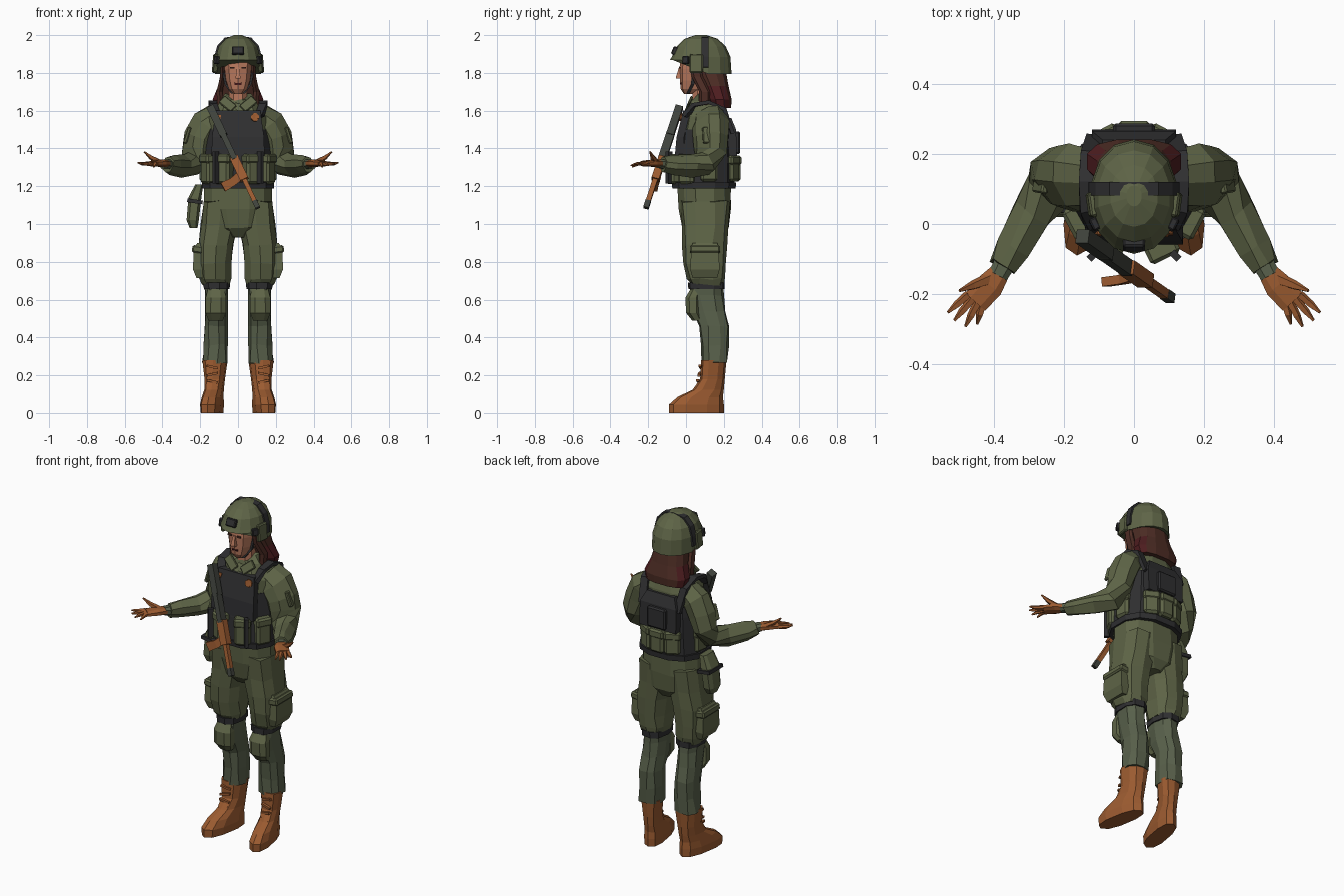
import bpy, bmesh, math, random
from mathutils import Vector, Matrix, Euler

random.seed(4)


def mat(name, r, g, b):
    m = bpy.data.materials.new(name)
    m.diffuse_color = (r, g, b, 1)
    return m


OLIVE = mat("olive cloth", .112, .128, .062)
SAGE = mat("sage trouser cloth", .098, .118, .07)
BLACK = mat("dark webbing", .028, .028, .030)
BROWN = mat("brown leather", .33, .105, .03)
SKIN = mat("skin", .48, .19, .11)
HAIR = mat("dark brown hair", .075, .026, .018)
MAROON = mat("maroon hair", .075, .012, .014)
METAL = mat("gun metal", .05, .055, .045)


def finish(name, bm, m, mirror=False):
    bmesh.ops.recalc_face_normals(bm, faces=bm.faces)
    me = bpy.data.meshes.new(name)
    bm.to_mesh(me)
    bm.free()
    me.materials.append(m)
    ob = bpy.data.objects.new(name, me)
    bpy.context.collection.objects.link(ob)
    if mirror:
        md = ob.modifiers.new("Mirror", 'MIRROR')
        md.use_mirror_merge = False
    return ob


def sweep(name, rows, m, n=10, ref=None, p=.8, jit=0, mirror=False, edit=None):
    """Loft rings (x, y, z, ru, rv): level rings, or square to the path if ref is given."""
    bm = bmesh.new()
    pts = [Vector(r[:3]) for r in rows]
    k = math.sqrt(2) if n == 4 else 1
    if n == 4:
        p = 1
    rings = []
    for i, r in enumerate(rows):
        u, v = Vector((1, 0, 0)), Vector((0, 1, 0))
        if ref:
            t = (pts[min(i + 1, len(pts) - 1)] - pts[max(i - 1, 0)]).normalized()
            v = Vector(ref)
            v = (v - t * v.dot(t)).normalized()
            u = t.cross(v)
        ring = []
        for j in range(n):
            a = 2 * math.pi * (j + .5) / n
            c, s = (math.copysign(abs(f) ** p, f) for f in (math.cos(a), math.sin(a)))
            co = pts[i] + u * r[3] * c * k + v * r[4] * s * k
            co += Vector([random.uniform(-jit, jit) for _ in range(3)])
            ring.append(bm.verts.new(edit(co, i) if edit else co))
        rings.append(ring)
    for a, b in zip(rings, rings[1:]):
        for j in range(n):
            bm.faces.new((a[j], a[(j + 1) % n], b[(j + 1) % n], b[j]))
    bm.faces.new(rings[0])
    bm.faces.new(rings[-1])
    return finish(name, bm, m, mirror)


def box(name, loc, size, m, rot=(0, 0, 0), bevel=0, mirror=False):
    bm = bmesh.new()
    bmesh.ops.create_cube(bm, size=1, matrix=Matrix.Diagonal((*size, 1)))
    if bevel:
        bmesh.ops.bevel(bm, geom=bm.edges[:], offset=bevel, segments=1, affect='EDGES')
    e = Euler([math.radians(a) for a in rot])
    bm.transform(Matrix.Translation(loc) @ e.to_matrix().to_4x4())
    return finish(name, bm, m, mirror)


# Boots, toes turned outward
def splay(co, i):
    return Vector((co.x + (.14 - co.y) * .17, co.y, co.z))


sweep("boot", [(.123, .055, 0, .052, .145), (.123, .055, .045, .056, .145),
               (.123, .075, .085, .052, .12), (.123, .118, .125, .048, .082),
               (.123, .14, .18, .052, .065), (.123, .147, .28, .065, .067)],
      BROWN, 10, mirror=True, edit=splay)
for i in range(4):
    box("boot_lace", (.136, .06 + i * .006, .13 + i * .038), (.06, .016, .012), BROWN,
        (0, 12 * (-1) ** i, -8), mirror=True)

# Legs, knee pads and baggy trousers
sweep("lower_leg", [(.123, .15, .265, .067, .07), (.118, .152, .36, .064, .072),
                    (.117, .148, .46, .062, .08), (.115, .125, .54, .062, .088),
                    (.112, .108, .62, .062, .09), (.113, .11, .70, .066, .088)],
      SAGE, 9, jit=.005, mirror=True)
sweep("knee_pad", [(.118, .06, .49, .04, .03), (.118, .038, .53, .058, .04),
                   (.117, .036, .61, .058, .042), (.116, .055, .66, .045, .03)],
      OLIVE, 8, mirror=True)
sweep("knee_strap", [(.114, .108, .655, .07, .097), (.115, .108, .69, .072, .098)],
      BLACK, 9, mirror=True)
sweep("trouser_leg", [(.118, .11, .68, .074, .086), (.122, .108, .71, .085, .1),
                      (.126, .1, .79, .09, .112), (.12, .1, .89, .096, .118),
                      (.103, .1, .99, .099, .126), (.092, .1, 1.12, .096, .134)],
      OLIVE, 10, jit=.006, mirror=True)
sweep("trouser_hips", [(0, .11, .93, .05, .09), (0, .105, .98, .15, .125),
                       (0, .1, 1.08, .185, .14), (0, .095, 1.21, .183, .145)],
      OLIVE, 12, jit=.003)
sweep("cargo_pocket", [(.2, .1, .715, .02, .065), (.208, .1, .76, .03, .078),
                       (.205, .1, .87, .03, .072), (.19, .1, .9, .025, .065)],
      OLIVE, 4, mirror=True)
box("pocket_flap", (.208, .1, .865), (.07, .16, .04), OLIVE, (0, -8, 0), .008, True)

# Jacket and sleeves
sweep("jacket", [(0, .095, 1.19, .175, .14), (0, .1, 1.35, .165, .14),
                 (0, .105, 1.48, .168, .132), (0, .11, 1.57, .168, .118),
                 (0, .115, 1.625, .12, .095), (0, .105, 1.66, .07, .07)],
      OLIVE, 12, jit=.004)
sweep("sleeve", [(.11, .125, 1.565, .07, .085), (.165, .13, 1.525, .078, .1),
                 (.2, .132, 1.455, .075, .096), (.218, .132, 1.385, .068, .088),
                 (.24, .105, 1.32, .06, .068), (.29, .03, 1.308, .056, .056),
                 (.345, -.07, 1.312, .052, .045), (.372, -.12, 1.318, .043, .036)],
      OLIVE, 8, ref=(.35, .75, .55), jit=.006, mirror=True)
sweep("cuff", [(.362, -.1, 1.315, .034, .028), (.388, -.148, 1.32, .03, .024)],
      SAGE, 8, ref=(0, 0, 1), mirror=True)
box("sleeve_pocket", (.262, .13, 1.47), (.02, .085, .09), OLIVE, (0, -18, 10), .005, True)
sweep("collar", [(0, .1, 1.6, .125, .105), (0, .1, 1.65, .1, .088), (0, .095, 1.69, .072, .072)],
      OLIVE, 10, edit=lambda c, i: c - Vector((0, 0, .055 if c.y < .05 and abs(c.x) < .05 and i else 0)))
box("lapel", (.055, .015, 1.635), (.085, .014, .05), OLIVE, (-30, -38, 18), .004, True)

# Gloved hands, palm up with spread fingers
sweep("palm", [(.38, -.135, 1.32, .03, .02), (.41, -.175, 1.322, .042, .02),
               (.452, -.222, 1.32, .04, .015)], BROWN, 8, ref=(0, 0, 1), mirror=True)
for base, tip in [((.472, -.2), (.53, -.252, 1.325)), ((.46, -.213), (.512, -.275, 1.318)),
                  ((.445, -.222), (.48, -.292, 1.31)), ((.43, -.222), (.447, -.285, 1.302))]:
    mid = [(base[k] * .45 + tip[k] * .55) for k in (0, 1)]
    sweep("finger", [(*base, 1.32, .012, .012), (*mid, 1.318, .011, .01), (*tip, .004, .004)],
          BROWN, 5, ref=(0, 0, 1), mirror=True)
sweep("thumb", [(.41, -.155, 1.325, .018, .016), (.46, -.175, 1.352, .013, .012),
                (.497, -.19, 1.383, .004, .004)], BROWN, 5, ref=(0, 0, 1), mirror=True)

# Armoured vest, straps and belt
sweep("vest", [(0, .095, 1.2, .188, .165), (0, .1, 1.35, .178, .16),
               (0, .105, 1.44, .172, .148), (0, .105, 1.5, .165, .14)], BLACK, 12)
sweep("vest_chest_plate", [(0, -.035, 1.36, .14, .024), (0, -.03, 1.46, .138, .02),
                           (0, .005, 1.6, .118, .02)], BLACK, 4)
sweep("vest_back_plate", [(0, .245, 1.36, .12, .024), (0, .245, 1.5, .12, .02),
                          (0, .225, 1.56, .09, .015)], BLACK, 4)
sweep("vest_strap", [(.115, .0, 1.57, .024, .012), (.132, .04, 1.63, .022, .01),
                     (.135, .12, 1.645, .022, .01), (.13, .2, 1.61, .022, .01),
                     (.115, .245, 1.48, .022, .01)], BLACK, 4, ref=(0, .3, 1), mirror=True)
sweep("belt", [(0, .095, 1.187, .195, .172), (0, .095, 1.22, .197, .175)], BLACK, 12)
for d in (26, 62, 100, 152, 180, 208, 260, 298, 334):
    a = math.radians(d)
    x, y = .17 * math.sin(a), .09 - .168 * math.cos(a)
    s = 1 if d < 80 or d > 280 else .85
    box("belt_pouch", (x, y, 1.29), (.088, .072 * s, .155 * s), OLIVE, (0, 0, d), .013)
    box("pouch_flap", (x, y, 1.29 + .055 * s), (.094, .082 * s, .05), OLIVE, (0, 0, d), .01)
box("back_panel", (0, .272, 1.43), (.12, .03, .12), BLACK, bevel=.008)
box("pouch_webbing", (.118, -.09, 1.3), (.02, .03, .17), BLACK, (0, 0, 45), mirror=True)
for r in (0, 45):
    box("chest_flower", (.09, -.027, 1.565), (.042, .009, .017), BROWN, (-14, r, 0))
    box("chest_flower", (.09, -.027, 1.565), (.017, .009, .042), BROWN, (-14, r, 0))
box("chest_tag", (-.1, -.027, 1.565), (.016, .009, .025), BROWN, (-14, 15, 0))

# Hip holster on one side
sweep("holster", [(-.235, .09, .98, .022, .035), (-.24, .095, 1.02, .034, .055),
                  (-.228, .1, 1.14, .036, .06), (-.205, .1, 1.21, .022, .05)], OLIVE, 8, p=.6)
box("holster_strap", (-.228, .098, 1.12), (.082, .13, .02), BLACK, (0, 8, 0))

# Neck, face and hair
sweep("neck", [(0, .09, 1.58, .055, .06), (0, .085, 1.76, .047, .055)], SKIN, 8)
sweep("head", [(0, .012, 1.688, .024, .022), (0, .04, 1.715, .05, .068),
               (0, .06, 1.76, .066, .092), (0, .065, 1.82, .074, .1),
               (0, .075, 1.9, .078, .1)], SKIN, 10)
sweep("nose", [(0, -.036, 1.77, .014, .016), (0, -.036, 1.782, .012, .016),
               (0, -.031, 1.83, .006, .006)], SKIN, 4)
box("lips", (0, -.027, 1.742), (.036, .008, .01), MAROON, (20, 0, 0))
box("eye", (.03, -.034, 1.828), (.024, .008, .009), HAIR, mirror=True)
hair = sweep("hair", [(0, .185, 1.615, .125, .055), (0, .178, 1.66, .138, .065),
                      (0, .155, 1.73, .108, .072), (0, .13, 1.8, .095, .085),
                      (0, .115, 1.88, .095, .1)], HAIR, 12)
hair.data.materials.append(MAROON)
for f in hair.data.polygons:
    f.material_index = int(abs(f.center.x) > .09 and f.center.z < 1.74)
sweep("side_lock", [(.092, .1, 1.62, .018, .03), (.098, .1, 1.7, .018, .03),
                    (.082, .06, 1.78, .014, .03), (.08, .045, 1.88, .012, .035)],
      HAIR, 6, mirror=True)
sweep("chin_strap", [(.084, .045, 1.84, .006, .009), (.066, .035, 1.74, .006, .009),
                     (.03, .01, 1.69, .006, .009)], BLACK, 4, mirror=True)


# Helmet with a rim raised over the face, cross band and fittings
def rim(co, i):
    if i == 0:
        co.z = 1.868 if co.y < -.02 else (1.825 if co.y < .06 else 1.795)
    return co


sweep("helmet", [(0, .078, 1.8, .125, .163), (0, .08, 1.885, .12, .155),
                 (0, .08, 1.94, .104, .13), (0, .08, 1.98, .068, .088),
                 (0, .08, 2, .022, .03)], OLIVE, 14, p=.95, edit=rim)
sweep("helmet_band", [(-.125, .1, 1.83, .019, .005), (-.121, .1, 1.885, .019, .005),
                      (-.105, .1, 1.942, .019, .005), (-.068, .1, 1.982, .019, .005),
                      (0, .1, 1.994, .019, .005), (.068, .1, 1.982, .019, .005),
                      (.105, .1, 1.942, .019, .005), (.121, .1, 1.885, .019, .005),
                      (.125, .1, 1.83, .019, .005)], BLACK, 4, ref=(.01, 0, 1))
box("helmet_mount", (0, -.06, 1.917), (.062, .026, .045), BLACK, (-22, 0, 0), .005)
box("helmet_ear_cover", (.12, .055, 1.85), (.022, .07, .1), OLIVE, (0, -4, -8), .006, True)
box("helmet_clip", (.112, .0, 1.868), (.022, .035, .04), BLACK, (0, -4, -28), .004, True)

# Slung rifle across the front
A, B = Vector((-.147, -.035, 1.62)), Vector((.105, -.212, 1.085))


def gun(name, t0, t1, w, h, m):
    sweep(name, [(*A.lerp(B, t0), w, h), (*A.lerp(B, t1), w, h)], m, 4, ref=(0, -1, 0))


gun("rifle_stock", 0, .28, .02, .02, METAL)
gun("rifle_receiver", .25, .52, .015, .022, METAL)
gun("rifle_handguard", .5, .72, .023, .02, BROWN)
gun("rifle_barrel", .7, .95, .012, .013, BROWN)
gun("rifle_muzzle", .93, 1, .013, .014, METAL)
sweep("rifle_magazine", [(.02, -.145, 1.262, .024, .012), (-.03, -.158, 1.222, .022, .013),
                         (-.08, -.165, 1.195, .026, .013)], BROWN, 4, ref=(0, -1, 0))
